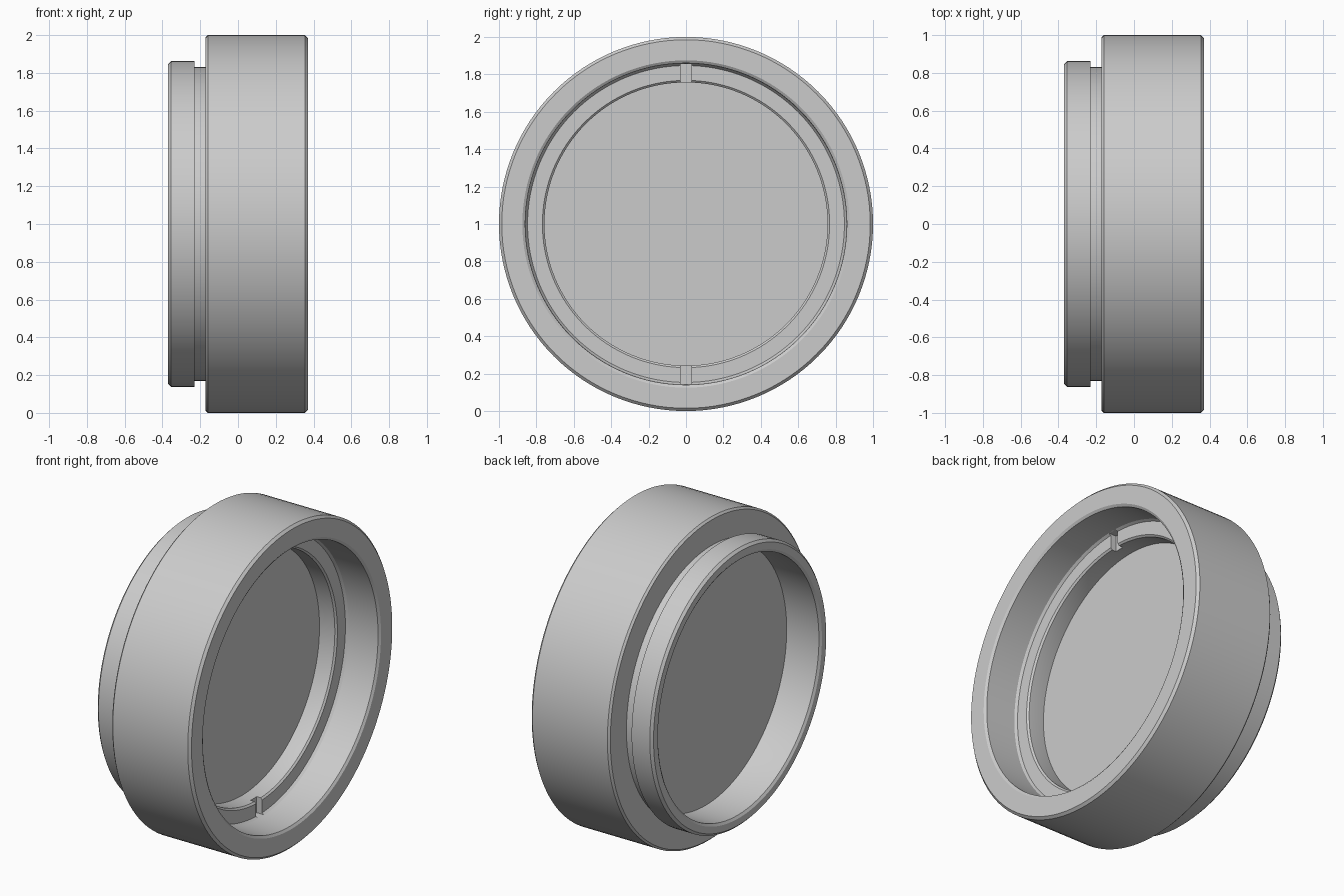
import bpy, bmesh, math
from mathutils import Vector

cube = bpy.data.objects.get("Cube")
if cube:
    bpy.data.objects.remove(cube, do_unlink=True)

SEGMENTS = 128
CENTRE_Z = 1.0

grey = bpy.data.materials.new("plain_grey")
GREY = (0.6, 0.6, 0.6, 1.0)
grey.diffuse_color = GREY
grey.use_nodes = True
grey.node_tree.nodes["Principled BSDF"].inputs["Base Color"].default_value = GREY


def finish(name, bm):
    """Turn a bmesh into a named grey object at the ring centre."""
    bmesh.ops.recalc_face_normals(bm, faces=bm.faces[:])
    mesh = bpy.data.meshes.new(name)
    bm.to_mesh(mesh)
    bm.free()
    mesh.materials.append(grey)
    obj = bpy.data.objects.new(name, mesh)
    obj.location.z = CENTRE_Z
    bpy.context.collection.objects.link(obj)
    return obj


def select_only(obj):
    bpy.ops.object.select_all(action='DESELECT')
    obj.select_set(True)
    bpy.context.view_layer.objects.active = obj


def lathe(name, profile, closed):
    """Spin (x, radius) points around the x axis."""
    bm = bmesh.new()
    verts = [bm.verts.new((x, 0, r)) for x, r in profile]
    pairs = list(zip(verts, verts[1:]))
    if closed:
        pairs.append((verts[-1], verts[0]))
    edges = [bm.edges.new(p) for p in pairs]
    bmesh.ops.spin(bm, geom=verts + edges, cent=(0, 0, 0), axis=(1, 0, 0),
                   angle=math.tau, steps=SEGMENTS, use_duplicate=False)
    bmesh.ops.remove_doubles(bm, verts=bm.verts[:], dist=1e-4)
    return finish(name, bm)


# Housing: wide body, narrow groove, rear collar, stepped bore
housing = lathe("housing", [
    (0.37, 0.985), (0.355, 1.0),                    # front outer chamfer
    (-0.16, 1.0), (-0.172, 0.988),                  # rear body chamfer
    (-0.172, 0.83), (-0.23, 0.83),                  # groove
    (-0.23, 0.862), (-0.355, 0.862), (-0.37, 0.847),  # collar
    (-0.37, 0.805), (-0.36, 0.79),                  # collar bore chamfer
    (-0.15, 0.79), (0.02, 0.757),                   # hidden seat of the disc
    (0.135, 0.757), (0.145, 0.768),                 # inner lip
    (0.145, 0.847), (0.16, 0.857),                  # ledge
    (0.36, 0.86), (0.37, 0.875),                    # front bore chamfer
], closed=True)

# Two slots cut across the ledge, top and bottom
bm = bmesh.new()
for side in (1, -1):
    cut = bmesh.ops.create_cube(bm, size=1.0)["verts"]
    bmesh.ops.scale(bm, vec=(0.10, 0.06, 0.155), verts=cut)
    bmesh.ops.translate(bm, vec=Vector((0.157, 0, side * 0.7785)), verts=cut)
cutter = finish("slot_cutter", bm)
cutter.hide_render = True

select_only(housing)
mod = housing.modifiers.new("slots", 'BOOLEAN')
mod.operation = 'DIFFERENCE'
mod.solver = 'EXACT'
mod.object = cutter
bpy.ops.object.modifier_apply(modifier=mod.name)
bpy.data.objects.remove(cutter, do_unlink=True)

# Solid disc closing the bore
disc = lathe("centre_disc", [
    (0.03, 0.0), (0.03, 0.775), (-0.14, 0.80), (-0.14, 0.0)], closed=False)

# Smooth round walls, crisp steps
for obj in (housing, disc):
    select_only(obj)
    bpy.ops.object.shade_smooth_by_angle(angle=math.radians(25))
